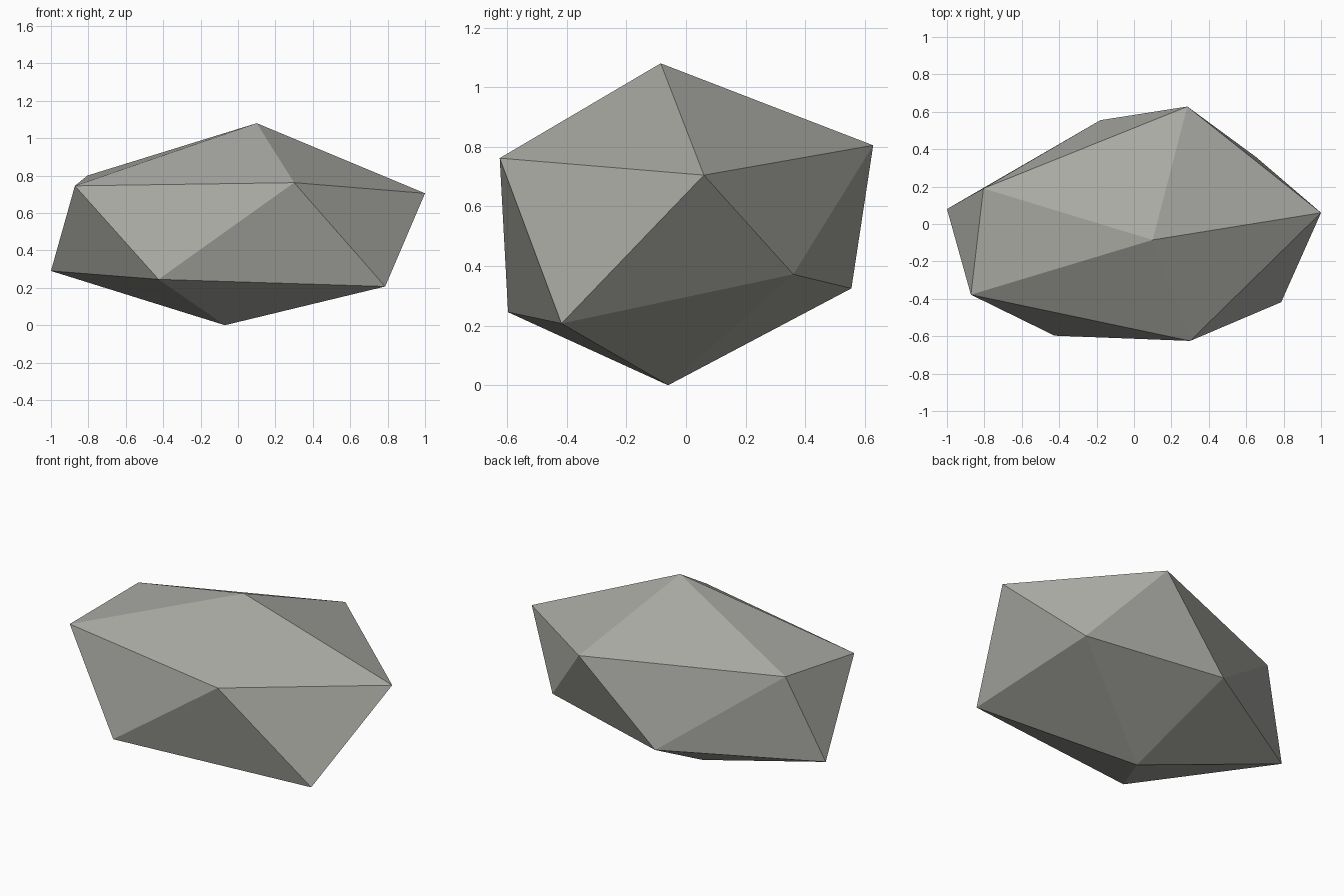
import bpy
import bmesh

if "Cube" in bpy.data.objects:
    bpy.data.objects.remove(bpy.data.objects["Cube"])

# Warm grey stone
stone = bpy.data.materials.new("stone_grey")
stone.diffuse_color = (0.40, 0.40, 0.37, 1.0)
stone.use_nodes = True
stone.node_tree.nodes["Principled BSDF"].inputs["Base Color"].default_value = stone.diffuse_color

# Irregular twenty-sided rock: two poles and two staggered rings of five
TOP, BOTTOM = (0.10, -0.085, 1.08), (-0.07, -0.06, 0.0)
UPPER = [(1.0, 0.06, 0.705), (0.285, 0.628, 0.805), (-0.805, 0.19, 0.80),
         (-0.872, -0.378, 0.745), (0.30, -0.625, 0.762)]
LOWER = [(0.65, 0.36, 0.372), (-0.18, 0.555, 0.325), (-1.0, 0.08, 0.29),
         (-0.425, -0.597, 0.245), (0.787, -0.418, 0.207)]

bm = bmesh.new()
top, bottom = bm.verts.new(TOP), bm.verts.new(BOTTOM)
upper = [bm.verts.new(p) for p in UPPER]
lower = [bm.verts.new(p) for p in LOWER]
for i in range(5):
    j = (i + 1) % 5
    bm.faces.new((top, upper[i], upper[j]))          # cap
    bm.faces.new((upper[i], lower[i], upper[j]))     # side, pointing down
    bm.faces.new((lower[i], lower[j], upper[j]))     # side, pointing up
    bm.faces.new((bottom, lower[j], lower[i]))       # base
bmesh.ops.recalc_face_normals(bm, faces=bm.faces)

mesh = bpy.data.meshes.new("rock")
bm.to_mesh(mesh)
bm.free()
mesh.materials.append(stone)
rock = bpy.data.objects.new("rock", mesh)
bpy.context.collection.objects.link(rock)
